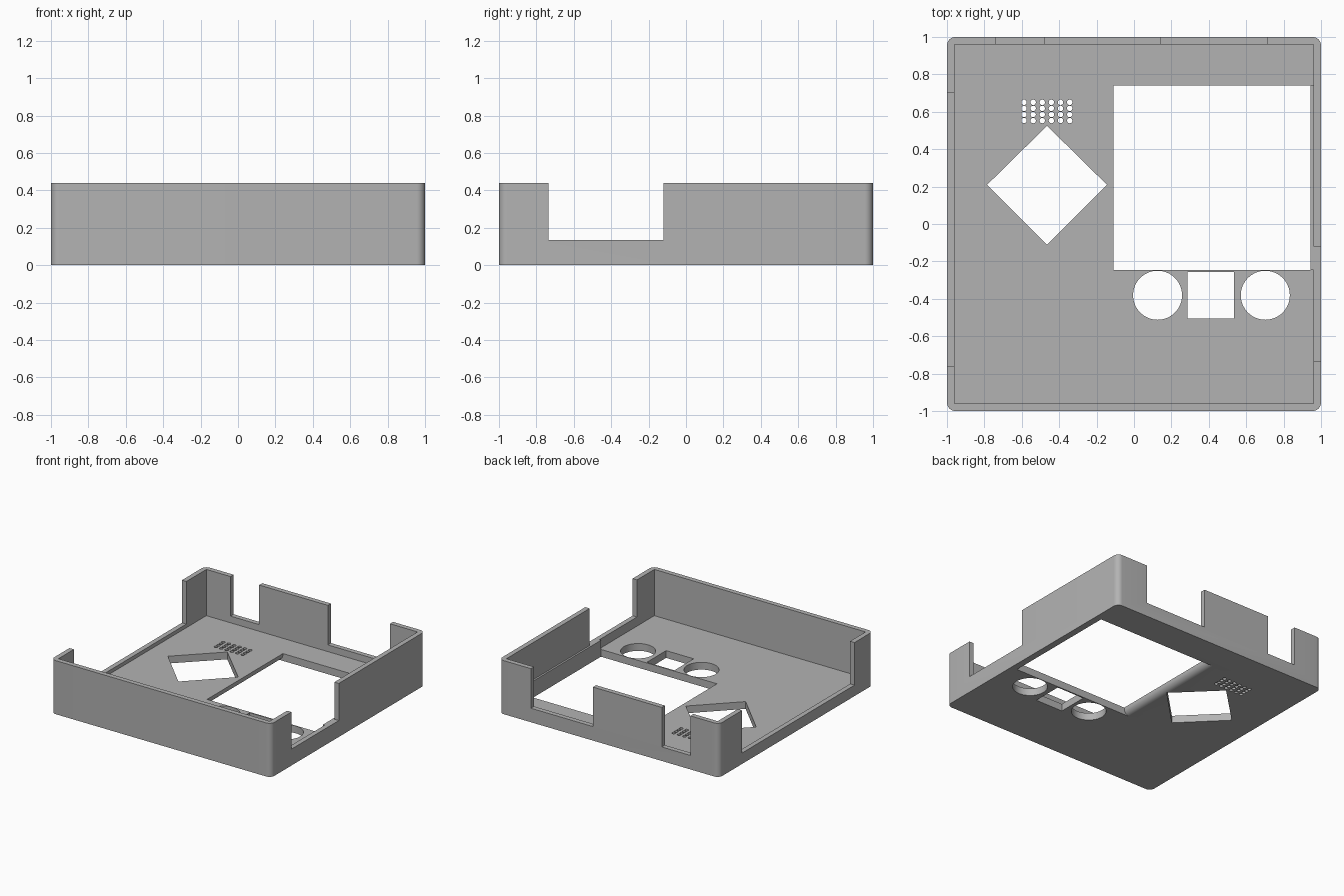
import bpy, bmesh, math

old = bpy.data.objects.get("Cube")
if old:
    bpy.data.objects.remove(old, do_unlink=True)

HEIGHT, FLOOR, INNER = 0.44, 0.06, 0.96

grey = bpy.data.materials.new("plain grey")
grey.use_nodes = True
grey.diffuse_color = (0.45, 0.45, 0.45, 1)
grey.node_tree.nodes["Principled BSDF"].inputs["Base Color"].default_value = (0.45, 0.45, 0.45, 1)


def prism(bm, points, z0, z1):
    """Upright prism over a counter-clockwise outline."""
    face = bm.faces.new([bm.verts.new((x, y, z0)) for x, y in points])
    grown = bmesh.ops.extrude_face_region(bm, geom=[face])["geom"]
    top = [v for v in grown if isinstance(v, bmesh.types.BMVert)]
    bmesh.ops.translate(bm, verts=top, vec=(0, 0, z1 - z0))


def box(bm, x0, x1, y0, y1, z0, z1):
    prism(bm, [(x0, y0), (x1, y0), (x1, y1), (x0, y1)], z0, z1)


def circle(x, y, r, n):
    return [(x + r * math.cos(math.tau * i / n), y + r * math.sin(math.tau * i / n))
            for i in range(n)]


def make_object(name, bm):
    bmesh.ops.recalc_face_normals(bm, faces=bm.faces)
    mesh = bpy.data.meshes.new(name)
    bm.to_mesh(mesh)
    bm.free()
    obj = bpy.data.objects.new(name, mesh)
    bpy.context.collection.objects.link(obj)
    mesh.materials.append(grey)
    return obj


def cut(obj, name, bm):
    """Subtract a hidden cutter from an object."""
    cutter = make_object(name, bm)
    cutter.hide_render = True
    mod = obj.modifiers.new(name, "BOOLEAN")
    mod.operation = "DIFFERENCE"
    mod.solver = "EXACT"
    mod.object = cutter
    bpy.context.view_layer.objects.active = obj
    bpy.ops.object.modifier_apply(modifier=mod.name)
    bpy.data.objects.remove(cutter, do_unlink=True)


# Outer block with rounded upright corners
bm = bmesh.new()
box(bm, -1, 1, -1, 1, 0, HEIGHT)
upright = [e for e in bm.edges if abs(e.verts[0].co.z - e.verts[1].co.z) > 0.1]
bmesh.ops.bevel(bm, geom=upright, offset=0.045, segments=8, profile=0.5, affect="EDGES")
tray = make_object("tray", bm)

# Hollow inside
bm = bmesh.new()
box(bm, -INNER, INNER, -INNER, INNER, FLOOR, 1)
cut(tray, "cavity_cutter", bm)

# Wall notches: right side, left side and two at the back
bm = bmesh.new()
box(bm, 0.9, 1.1, -0.735, -0.12, 0.135, 1)
box(bm, -1.1, -0.9, -0.76, 0.7, 0.09, 1)
box(bm, -0.74, -0.48, 0.9, 1.1, 0.115, 1)
box(bm, 0.145, 0.71, 0.9, 1.1, 0.115, 1)
cut(tray, "notch_cutter", bm)

# Floor openings: diamond, two round holes, square and the vent grid
bm = bmesh.new()
prism(bm, [(-0.465, -0.11), (-0.145, 0.21), (-0.465, 0.525), (-0.785, 0.21)], -0.1, 0.2)
for x in (0.126, 0.702):
    prism(bm, circle(x, -0.381, 0.131, 64), -0.1, 0.2)
box(bm, 0.285, 0.535, -0.506, -0.256, -0.1, 0.2)
for col in range(6):
    for row in range(4):
        prism(bm, circle(-0.588 + col * 0.0488, 0.553 + row * 0.0325, 0.0145, 20), -0.1, 0.2)
cut(tray, "hole_cutter", bm)

# Large window, its left edge rounded underneath
bm = bmesh.new()
r = 0.05
arc = [(-0.11 - r + r * math.cos(a), r - r * math.sin(a))
       for a in (math.pi / 2 * i / 8 for i in range(9))]
side = [(0.945, 0.2), (-0.11, 0.2)] + arc + [(-0.11 - r, -0.1), (0.945, -0.1)]
face = bm.faces.new([bm.verts.new((x, -0.245, z)) for x, z in side])
grown = bmesh.ops.extrude_face_region(bm, geom=[face])["geom"]
bmesh.ops.translate(bm, verts=[v for v in grown if isinstance(v, bmesh.types.BMVert)],
                    vec=(0, 0.985, 0))
cut(tray, "window_cutter", bm)

# Thin lip between the window and the right wall
bm = bmesh.new()
box(bm, 0.945, 0.965, -0.245, 0.74, 0.03, 0.135)
make_object("window_lip", bm)

# Smooth curved parts, keep edges crisp
bpy.ops.object.select_all(action="DESELECT")
tray.select_set(True)
bpy.context.view_layer.objects.active = tray
bpy.ops.object.shade_smooth_by_angle(angle=math.radians(30))
